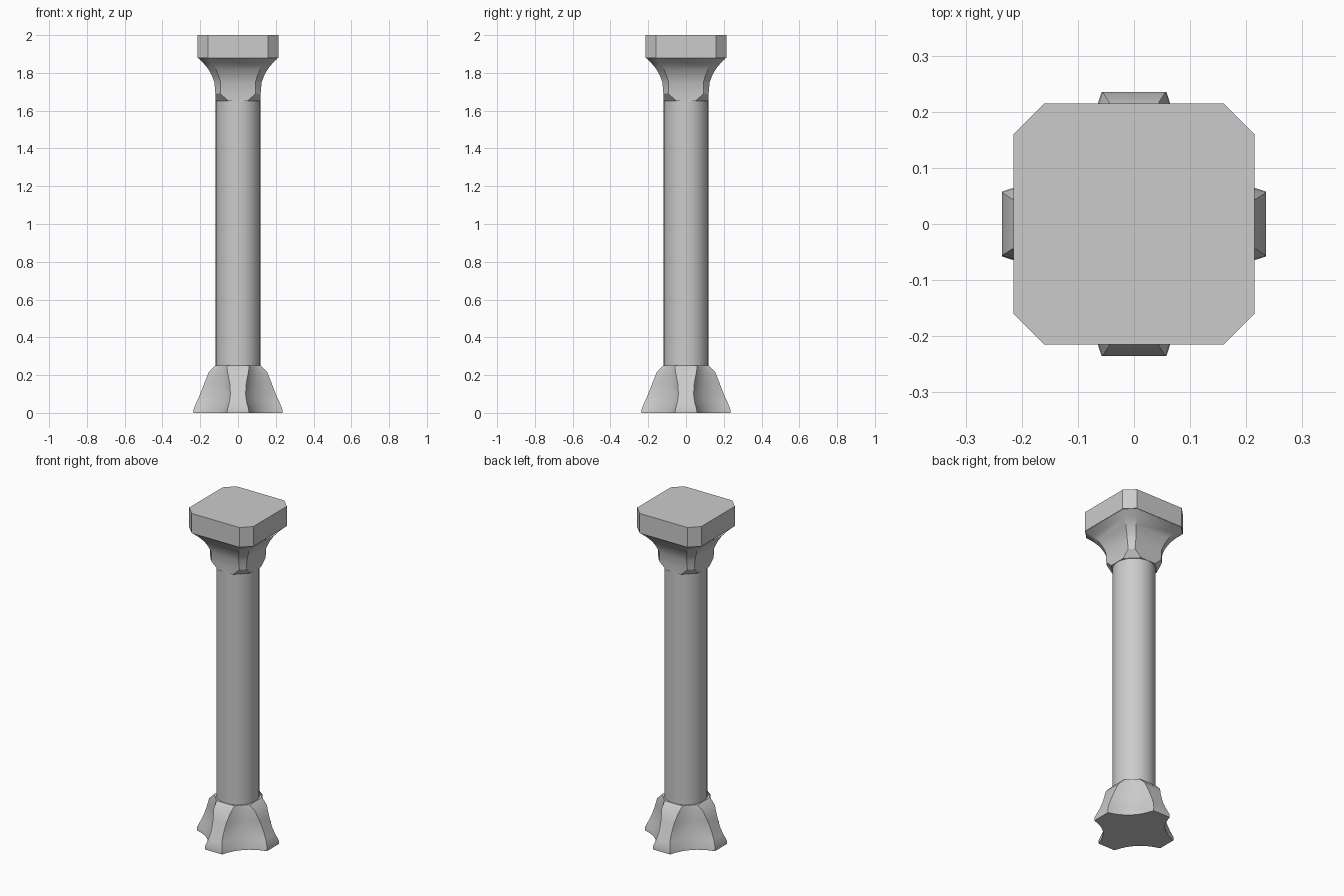
import bpy
import math

cube = bpy.data.objects.get("Cube")
if cube:
    bpy.data.objects.remove(cube)

stone = bpy.data.materials.new("grey stone")
stone.use_nodes = True
GREY = (0.6, 0.6, 0.6, 1)
stone.diffuse_color = GREY
stone.node_tree.nodes["Principled BSDF"].inputs["Base Color"].default_value = GREY


def ring(half, edge, z, scoop=None, steps=8):
    """Four flat sides joined by straight or scooped corners."""
    a, b = (half, edge), (edge, half)
    corner = [a, b]
    if scoop is not None:
        # control point so the curve passes the diagonal at radius scoop
        c = 2 * scoop / math.sqrt(2) - (half + edge) / 2
        corner = []
        for i in range(steps + 1):
            t = i / steps
            p, q, s = (1 - t) ** 2, 2 * t * (1 - t), t * t
            corner.append((p * a[0] + q * c + s * b[0], p * a[1] + q * c + s * b[1]))
    points = []
    for turn in range(4):
        for x, y in corner:
            for _ in range(turn):
                x, y = -y, x
            points.append((x, y, z))
    return points


def loft(name, rings):
    """Skin a stack of equal rings and cap both ends."""
    n = len(rings[0])
    verts = [p for r in rings for p in r]
    faces = [tuple(reversed(range(n))), tuple(range(len(verts) - n, len(verts)))]
    for k in range(len(rings) - 1):
        for i in range(n):
            j = (i + 1) % n
            faces.append((k * n + i, k * n + j, (k + 1) * n + j, (k + 1) * n + i))
    mesh = bpy.data.meshes.new(name)
    mesh.from_pydata(verts, [], faces)
    obj = bpy.data.objects.new(name, mesh)
    bpy.context.collection.objects.link(obj)
    finish(obj)


def finish(obj):
    obj.data.materials.append(stone)
    bpy.ops.object.select_all(action="DESELECT")
    obj.select_set(True)
    bpy.context.view_layer.objects.active = obj
    bpy.ops.object.shade_smooth_by_angle(angle=math.radians(30))


# Footing: four splayed feet with scooped corners (height, reach, half width, scoop)
feet = [(0, .235, .058, .17), (.02, .235, .056, .167), (.06, .218, .045, .156),
        (.1, .2, .04, .146), (.16, .177, .044, .136), (.215, .155, .055, .132),
        (.25, .12, .06, .125)]
loft("footing", [ring(r, w, z, m) for z, r, w, m in feet])

# Shaft
bpy.ops.mesh.primitive_cylinder_add(vertices=32, radius=.118, depth=1.44, location=(0, 0, .95))
shaft = bpy.context.object
shaft.name = "shaft"
finish(shaft)

# Flared capital (height, half width, flat side half width)
flare = [(1.65, .12, .05), (1.69, .12, .093), (1.75, .125, .092), (1.785, .138, .102),
         (1.82, .157, .117), (1.85, .182, .135), (1.88, .213, .158)]
loft("capital_flare", [ring(h, e, z) for z, h, e in flare])

# Chamfered top slab
loft("top_slab", [ring(.215, .16, z) for z in (1.88, 2)])
